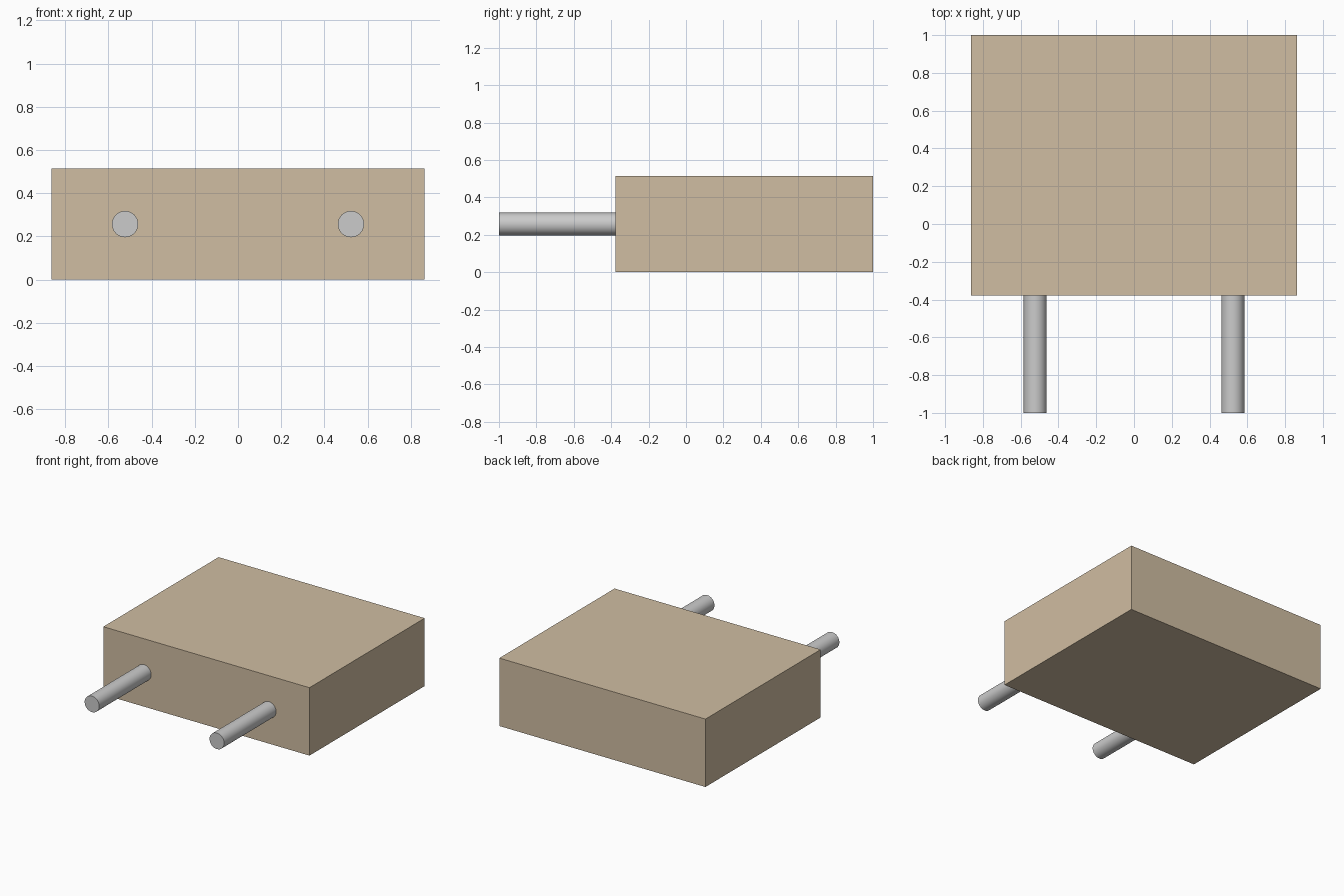
import bpy
import math

if "Cube" in bpy.data.objects:
    bpy.data.objects.remove(bpy.data.objects["Cube"])

W, H = 1.726, 0.514          # body width and height
FRONT, BACK = -0.378, 1.0    # body extent along y
PIN_X, PIN_R = 0.523, 0.061


def material(name, color):
    m = bpy.data.materials.new(name)
    m.diffuse_color = color
    m.use_nodes = True
    m.node_tree.nodes["Principled BSDF"].inputs["Base Color"].default_value = m.diffuse_color
    return m


tan = material("tan", (0.63, 0.51, 0.36, 1))

# Rectangular body
bpy.ops.mesh.primitive_cube_add(size=1, location=(0, (FRONT + BACK) / 2, H / 2))
body = bpy.context.object
body.name = "body"
body.scale = (W, BACK - FRONT, H)
bpy.ops.object.transform_apply(location=False, rotation=False, scale=True)
body.data.materials.append(tan)

# Two round leads projecting from the front face
for side, name in ((-1, "left_lead"), (1, "right_lead")):
    end = FRONT + 0.005
    bpy.ops.mesh.primitive_cylinder_add(
        vertices=32, radius=PIN_R, depth=end + 1.0,
        location=(side * PIN_X, (end - 1.0) / 2, H / 2),
        rotation=(math.pi / 2, 0, 0))
    lead = bpy.context.object
    lead.name = name
    bpy.ops.object.shade_smooth_by_angle(angle=math.radians(30))
